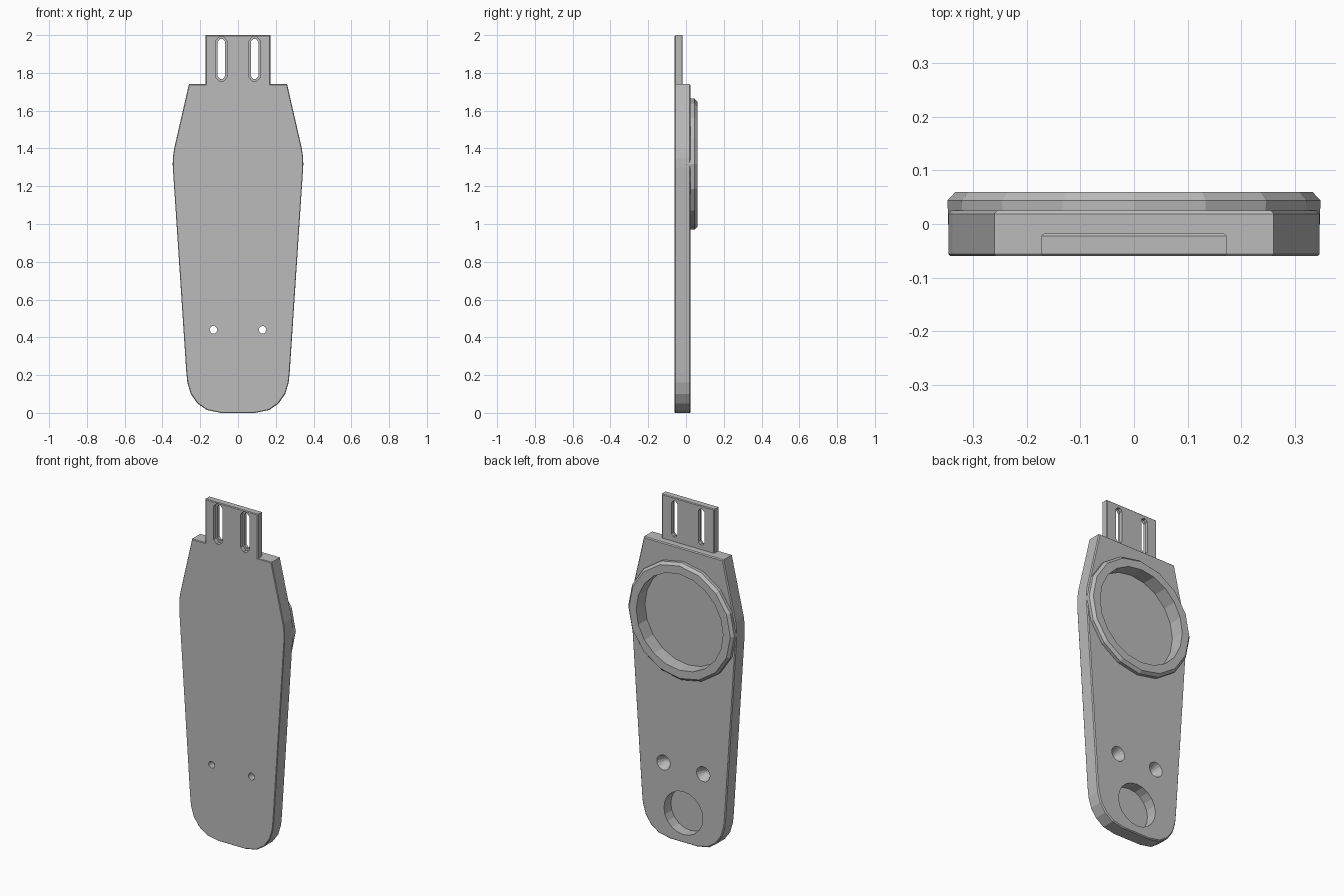
import bpy, bmesh, math

cube = bpy.data.objects.get("Cube")
if cube:
    bpy.data.objects.remove(cube, do_unlink=True)

grey = bpy.data.materials.new("plain grey")
grey.use_nodes = True
COLOUR = (0.5, 0.5, 0.5, 1)
grey.diffuse_color = COLOUR
grey.node_tree.nodes["Principled BSDF"].inputs["Base Color"].default_value = COLOUR


def loft(name, sections):
    """Closed solid through (y, outline) sections; outlines are (x, z) points."""
    bm = bmesh.new()
    rings = [[bm.verts.new((x, y, z)) for x, z in pts] for y, pts in sections]
    n = len(rings[0])
    for a, b in zip(rings, rings[1:]):
        for i in range(n):
            j = (i + 1) % n
            bm.faces.new((a[i], a[j], b[j], b[i]))
    bm.faces.new(rings[0])
    bm.faces.new(rings[-1])
    bmesh.ops.recalc_face_normals(bm, faces=bm.faces)
    mesh = bpy.data.meshes.new(name)
    bm.to_mesh(mesh)
    bm.free()
    mesh.materials.append(grey)
    obj = bpy.data.objects.new(name, mesh)
    bpy.context.collection.objects.link(obj)
    return obj


def circle(r, x, z, n):
    return [(x + r * math.cos(math.tau * i / n), z + r * math.sin(math.tau * i / n))
            for i in range(n)]


def slot(x, half_w, z0, z1):
    """Upright slot outline with chamfered ends."""
    c, t = half_w * 0.7, half_w * 0.35
    return [(x - half_w, z0 + c), (x - t, z0), (x + t, z0), (x + half_w, z0 + c),
            (x + half_w, z1 - c), (x + t, z1), (x - t, z1), (x - half_w, z1 - c)]


def combine(obj, other, operation):
    """Apply a boolean and remove the helper."""
    mod = obj.modifiers.new("boolean", "BOOLEAN")
    mod.operation, mod.solver, mod.object = operation, "EXACT", other
    other.hide_render = True
    bpy.context.view_layer.objects.active = obj
    bpy.ops.object.modifier_apply(modifier=mod.name)
    bpy.data.objects.remove(other, do_unlink=True)


def inset(pts, d, cz):
    """Pull an outline inwards slightly for a chamfered edge."""
    return [(x - math.copysign(d, x), z - math.copysign(d, z - cz)) for x, z in pts]


FRONT, BACK, RIM = -0.06, 0.025, 0.06

# Tapered paddle plate
half = [(0.09, 0), (0.165, 0.015), (0.215, 0.05), (0.25, 0.1), (0.268, 0.16),
        (0.274, 0.22), (0.345, 1.3), (0.345, 1.35), (0.338, 1.4), (0.26, 1.74)]
outline = half + [(-x, z) for x, z in reversed(half)]
plate = loft("paddle_plate", [
    (FRONT, inset(outline, 0.003, 0.9)), (FRONT + 0.004, outline),
    (BACK - 0.006, outline), (BACK, inset(outline, 0.005, 0.9))])

# Raised faceted ring on the back
CZ = 1.317
ring = loft("raised_ring", [
    (-0.02, circle(0.345, 0, CZ, 16)), (0.044, circle(0.347, 0, CZ, 16)),
    (RIM, circle(0.332, 0, CZ, 16))])
combine(plate, ring, "UNION")

# Round recesses
for r, z, top, floor in ((0.284, CZ, RIM, -0.022), (0.127, 0.175, BACK, -0.04)):
    cutter = loft("recess_cutter", [(floor, circle(r, 0, z, 20)),
                                    (top + 0.02, circle(r, 0, z, 20))])
    combine(plate, cutter, "DIFFERENCE")

# Countersunk screw holes
for x in (-0.13, 0.13):
    screw = loft("screw_cutter", [
        (FRONT - 0.02, circle(0.02, x, 0.44, 16)), (-0.025, circle(0.02, x, 0.44, 16)),
        (BACK, circle(0.044, x, 0.44, 16)), (BACK + 0.02, circle(0.044, x, 0.44, 16))])
    combine(plate, screw, "DIFFERENCE")

# Thin mounting tab
TAB_BACK = -0.018
tab_outline = [(-0.172, 1.735), (0.172, 1.735), (0.172, 2), (-0.172, 2)]
tab_small = [(x * 0.975, min(z, 1.996)) for x, z in tab_outline]
tab = loft("mounting_tab", [(FRONT, tab_small), (FRONT + 0.004, tab_outline),
                            (TAB_BACK - 0.004, tab_outline), (TAB_BACK, tab_small)])

# Stepped adjustment slots
for x in (-0.088, 0.088):
    for w, z0, z1, y1 in ((0.029, 1.755, 1.992, -0.037), (0.02, 1.768, 1.98, 0.02)):
        cutter = loft("slot_cutter", [(FRONT - 0.02, slot(x, w, z0, z1)),
                                      (y1, slot(x, w, z0, z1))])
        combine(tab, cutter, "DIFFERENCE")
